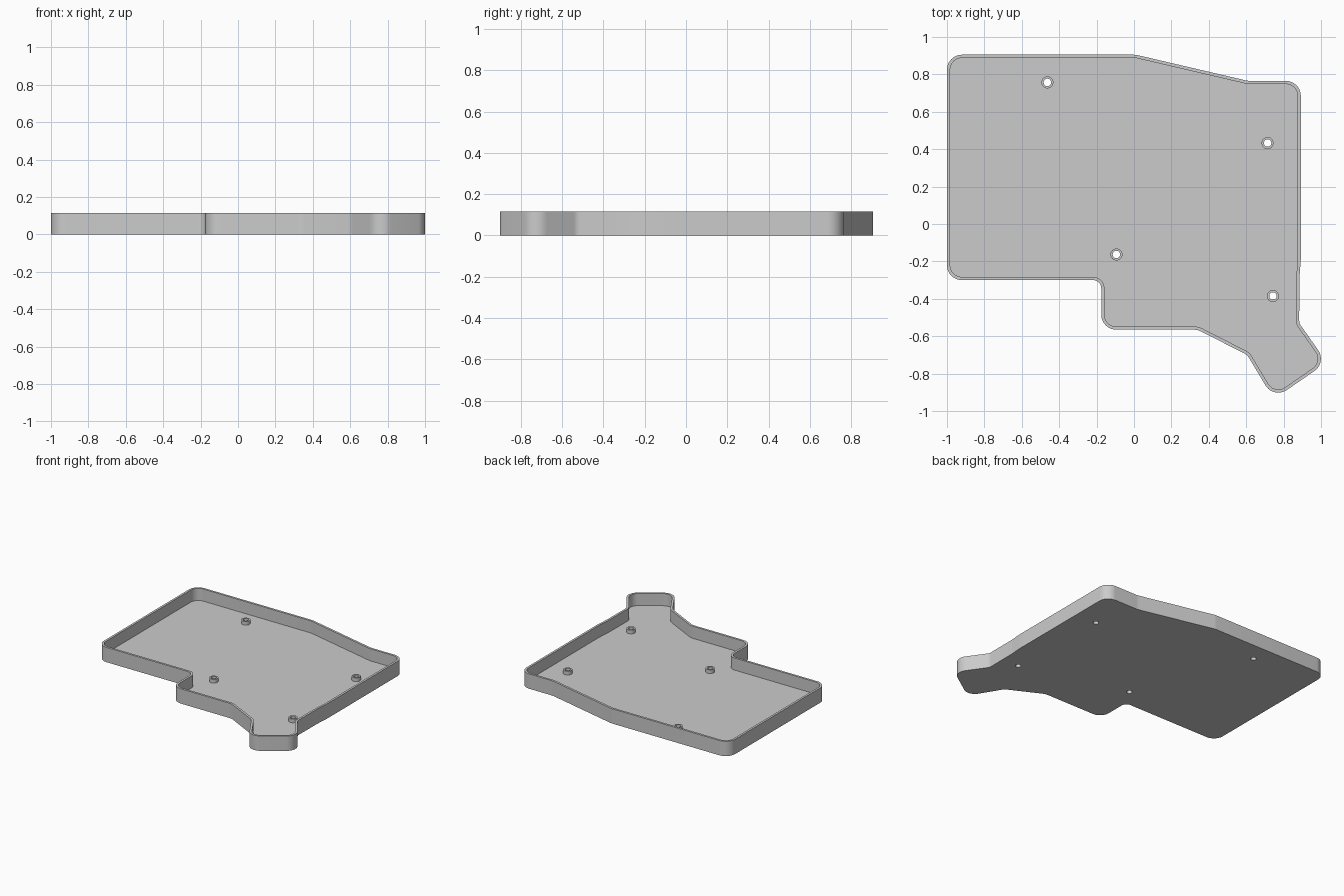
import bpy
import bmesh
from math import pi, sin, cos, tan, ceil, radians
from mathutils import Vector, Matrix

if "Cube" in bpy.data.objects:
    bpy.data.objects.remove(bpy.data.objects["Cube"], do_unlink=True)

HEIGHT, FLOOR, WALL = 0.115, 0.021, 0.017
BOSS_TOP, BOSS_RADIUS, HOLE_RADIUS = 0.05, 0.032, 0.02

grey = bpy.data.materials.new("plain_grey")
grey.use_nodes = True
grey.diffuse_color = (0.6, 0.6, 0.6, 1)
grey.node_tree.nodes["Principled BSDF"].inputs["Base Color"].default_value = (0.6, 0.6, 0.6, 1)

# Outline corners, counter-clockwise: x, y, fillet radius
CORNERS = [
    (-1, -0.30, 0.08), (-0.175, -0.30, 0.045), (-0.175, -0.565, 0.08),
    (0.34, -0.565, 0.08), (0.605, -0.70, 0.06), (0.747, -0.936, 0.08),
    (1.031, -0.74, 0.08), (0.883, -0.53, 0.05), (0.885, -0.28, 0.1),
    (0.892, -0.19, 0.1), (0.892, 0.765, 0.08), (0.61, 0.765, 0.1),
    (0.01, 0.905, 0.1), (-1, 0.905, 0.08),
]
HOLES = [(-0.463, 0.757), (0.714, 0.433), (-0.094, -0.163), (0.743, -0.385)]


def rounded_outline(corners):
    """Replace each corner with a tangent arc."""
    points = []
    for i, (x, y, r) in enumerate(corners):
        p = Vector((x, y))
        to_prev = (Vector(corners[i - 1][:2]) - p).normalized()
        to_next = (Vector(corners[(i + 1) % len(corners)][:2]) - p).normalized()
        half = to_prev.angle(to_next) / 2
        centre = p + (to_prev + to_next).normalized() * r / sin(half)
        start = p + to_prev * r / tan(half) - centre
        side = 1 if (-to_prev).cross(to_next) > 0 else -1
        turn = pi - 2 * half
        steps = max(2, ceil(turn / radians(9)))
        for k in range(steps + 1):
            points.append(centre + Matrix.Rotation(side * turn * k / steps, 2) @ start)
    return points


def inset(points, amount):
    """Mitred inward offset of a counter-clockwise outline."""
    result = []
    for i, p in enumerate(points):
        a = (p - points[i - 1]).normalized()
        b = (points[(i + 1) % len(points)] - p).normalized()
        na, nb = Vector((-a.y, a.x)), Vector((-b.y, b.x))
        result.append(p + (na + nb) * amount / (1 + na.dot(nb)))
    return result


def circle(x, y, r, n=32):
    return [Vector((x + r * cos(2 * pi * k / n), y + r * sin(2 * pi * k / n))) for k in range(n)]


def ring(bm, points, z):
    return [bm.verts.new((p.x, p.y, z)) for p in points]


def band(bm, a, b):
    for i in range(len(a)):
        bm.faces.new((a[i - 1], a[i], b[i], b[i - 1]))


def fill(bm, rings):
    """Flat face with holes, bounded by closed rings."""
    edges = [bm.edges.get((r[i - 1], r[i])) for r in rings for i in range(len(r))]
    bmesh.ops.triangle_fill(bm, edges=edges, use_beauty=True, normal=(0, 0, 1))


def finish(bm, name):
    bmesh.ops.recalc_face_normals(bm, faces=bm.faces[:])
    mesh = bpy.data.meshes.new(name)
    bm.to_mesh(mesh)
    bm.free()
    mesh.materials.append(grey)
    mesh.shade_smooth()
    mesh.set_sharp_from_angle(angle=radians(30))
    obj = bpy.data.objects.new(name, mesh)
    bpy.context.scene.collection.objects.link(obj)


# Tray: outer wall, rim, inner wall, then underside and floor with screw holes
outer = rounded_outline(CORNERS)
inner = inset(outer, WALL)
bm = bmesh.new()
loops = [ring(bm, outer, 0), ring(bm, outer, HEIGHT), ring(bm, inner, HEIGHT), ring(bm, inner, FLOOR)]
for low, high in zip(loops, loops[1:]):
    band(bm, low, high)
under, floor = [loops[0]], [loops[3]]
for x, y in HOLES:
    under.append(ring(bm, circle(x, y, HOLE_RADIUS), 0))
    floor.append(ring(bm, circle(x, y, HOLE_RADIUS), FLOOR))
    band(bm, under[-1], floor[-1])
fill(bm, under)
fill(bm, floor)
finish(bm, "case_tray")

# Screw bosses: short tubes standing on the floor
for number, (x, y) in enumerate(HOLES, 1):
    bm = bmesh.new()
    tube = [ring(bm, circle(x, y, r), z) for r, z in (
        (BOSS_RADIUS, FLOOR), (BOSS_RADIUS, BOSS_TOP), (HOLE_RADIUS, BOSS_TOP), (HOLE_RADIUS, FLOOR))]
    for low, high in zip(tube, tube[1:]):
        band(bm, low, high)
    finish(bm, f"screw_boss_{number}")
